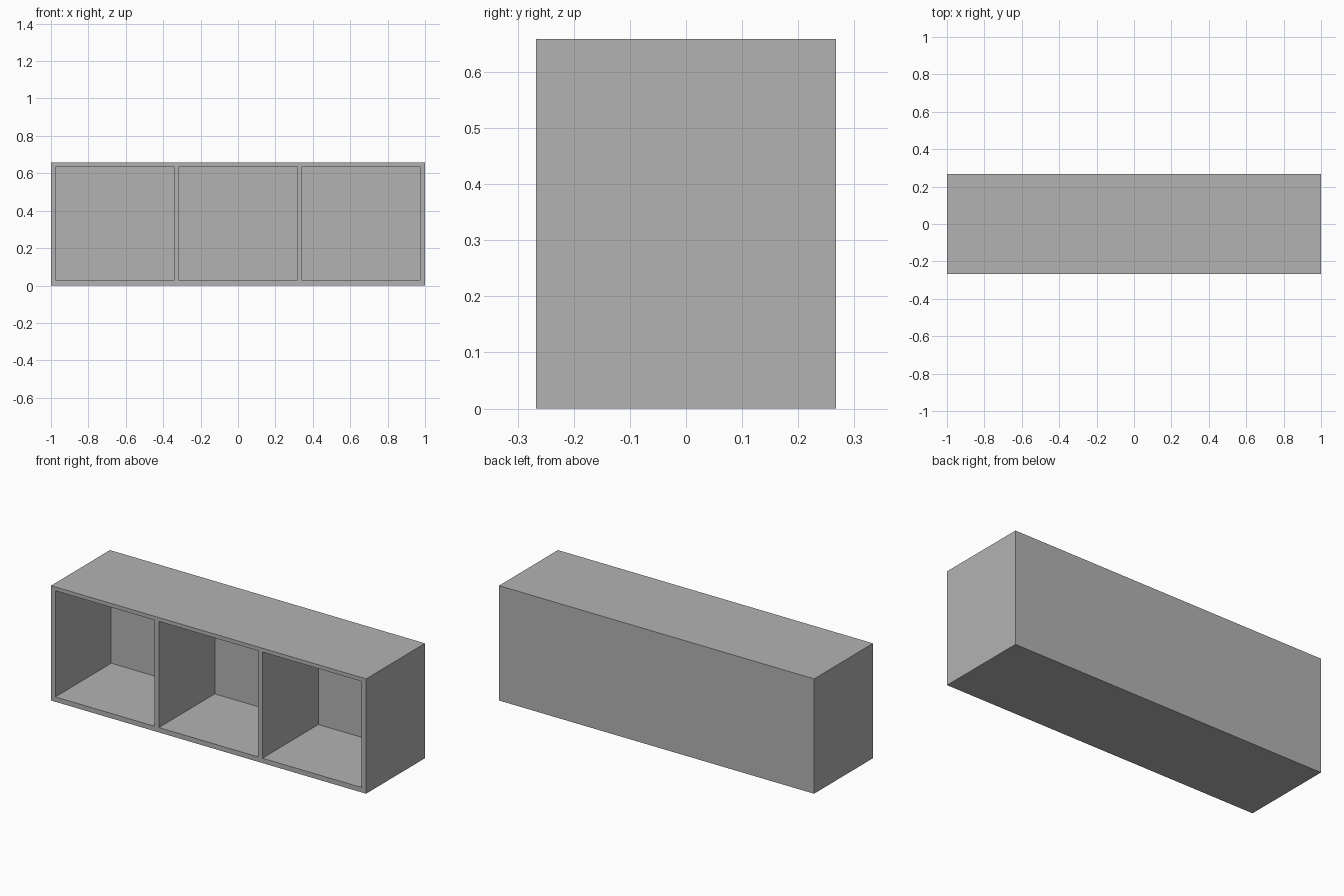
import bpy

if "Cube" in bpy.data.objects:
    bpy.data.objects.remove(bpy.data.objects["Cube"], do_unlink=True)

# Overall size and board thicknesses
HALF_W, HALF_D, HEIGHT = 1.0, 0.267, 0.659
BOARD, TOP = 0.028, 0.022
UNDER_TOP = HEIGHT - TOP

grey = bpy.data.materials.new("plain grey")
grey.use_nodes = True
colour = (0.45, 0.45, 0.45, 1)
grey.diffuse_color = colour
grey.node_tree.nodes["Principled BSDF"].inputs["Base Color"].default_value = colour


def board(name, low, high):
    """Flat board spanning two opposite corners."""
    bpy.ops.mesh.primitive_cube_add(size=1)
    obj = bpy.context.object
    obj.name = name
    obj.location = [(a + b) / 2 for a, b in zip(low, high)]
    obj.scale = [b - a for a, b in zip(low, high)]
    bpy.ops.object.transform_apply(location=True, rotation=False, scale=True)
    obj.data.materials.append(grey)
    return obj


inner = HALF_W - BOARD
back_face = HALF_D - BOARD

# Horizontal boards
board("top_panel", (-HALF_W, -HALF_D, UNDER_TOP), (HALF_W, HALF_D, HEIGHT))
board("bottom_panel", (-inner, -HALF_D, 0), (inner, back_face, BOARD))

# Back board
board("back_panel", (-inner, back_face, 0), (inner, HALF_D, UNDER_TOP))

# Sides and dividers, mirrored left and right
for side, sign in (("left", 1), ("right", -1)):
    x = sign * (HALF_W - BOARD / 2)
    board(side + "_side_panel", (x - BOARD / 2, -HALF_D, 0),
          (x + BOARD / 2, HALF_D, UNDER_TOP))
    x /= 3
    board(side + "_divider", (x - BOARD / 2, -HALF_D, BOARD),
          (x + BOARD / 2, back_face, UNDER_TOP))
